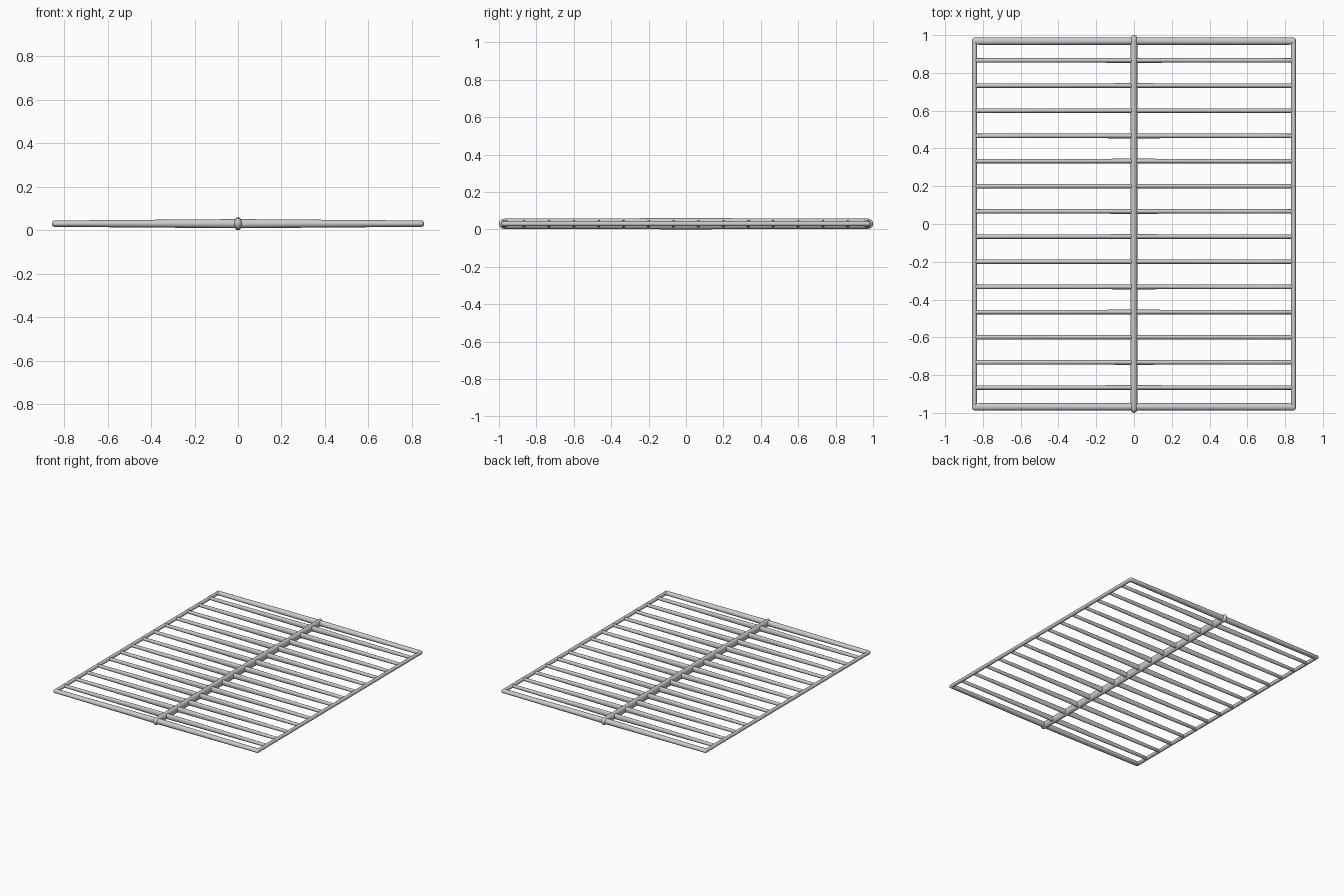
import bpy, bmesh, math
from mathutils import Vector

if "Cube" in bpy.data.objects:
    bpy.data.objects.remove(bpy.data.objects["Cube"])

Z = 0.03        # mid-height of the grate
SIDES = 16


def rod(name, axis, centre, stations):
    """Closed elliptical rod; stations = (position, half width, half height)."""
    along = Vector((1, 0, 0)) if axis == 'X' else Vector((0, 1, 0))
    across = Vector((0, 1, 0)) if axis == 'X' else Vector((1, 0, 0))
    bm = bmesh.new()
    rings = []
    for pos, rw, rh in stations:
        ring = []
        for i in range(SIDES):
            a = 2 * math.pi * i / SIDES
            p = Vector(centre) + along * pos + across * (rw * math.cos(a))
            p.z += rh * math.sin(a)
            ring.append(bm.verts.new(p))
        rings.append(ring)
    for a, b in zip(rings, rings[1:]):
        for i in range(SIDES):
            j = (i + 1) % SIDES
            bm.faces.new((a[i], a[j], b[j], b[i]))
    bm.faces.new(rings[0])
    bm.faces.new(rings[-1])
    bmesh.ops.recalc_face_normals(bm, faces=bm.faces[:])
    mesh = bpy.data.meshes.new(name)
    bm.to_mesh(mesh)
    bm.free()
    obj = bpy.data.objects.new(name, mesh)
    bpy.context.collection.objects.link(obj)
    bpy.context.view_layer.objects.active = obj
    obj.select_set(True)
    bpy.ops.object.shade_smooth_by_angle(angle=math.radians(45))
    obj.select_set(False)
    return obj


def tapered(half, cap, w_end, h_end, w_mid, h_mid):
    """Stations for a rod swelling to the middle, with rounded ends."""
    right = []
    for k in range(1, 7):                       # straight taper
        t = k / 6
        right.append((t * (half - cap), w_mid + (w_end - w_mid) * t,
                      h_mid + (h_end - h_mid) * t))
    for deg in (25, 50, 72, 86):                # rounded tip
        c, s = math.cos(math.radians(deg)), math.sin(math.radians(deg))
        right.append((half - cap + cap * s, w_end * c, h_end * c))
    right[-1] = (half, right[-1][1], right[-1][2])
    left = [(-p, w, h) for p, w, h in reversed(right)]
    return left + [(0, w_mid, h_mid)] + right


# Central spine
rod("centre_spine", 'Y', (0, 0, Z), tapered(1.0, 0.025, 0.019, 0.027, 0.019, 0.03))

# Outer frame: end bars and side rods
for label, s in (("front", -1), ("back", 1)):
    rod(label + "_end_bar", 'X', (0, s * 0.968, Z),
        tapered(0.857, 0.012, 0.019, 0.0145, 0.02, 0.021))
for label, s in (("left", -1), ("right", 1)):
    rod(label + "_side_rod", 'Y', (s * 0.844, 0, Z),
        tapered(0.985, 0.012, 0.013, 0.0135, 0.013, 0.0135))

# Cross bars between the frame sides
for i in range(14):
    rod(f"cross_bar_{i + 1}", 'X', (0, -0.866 + i * 1.732 / 13, Z),
        tapered(0.845, 0.005, 0.0115, 0.012, 0.0125, 0.021))
